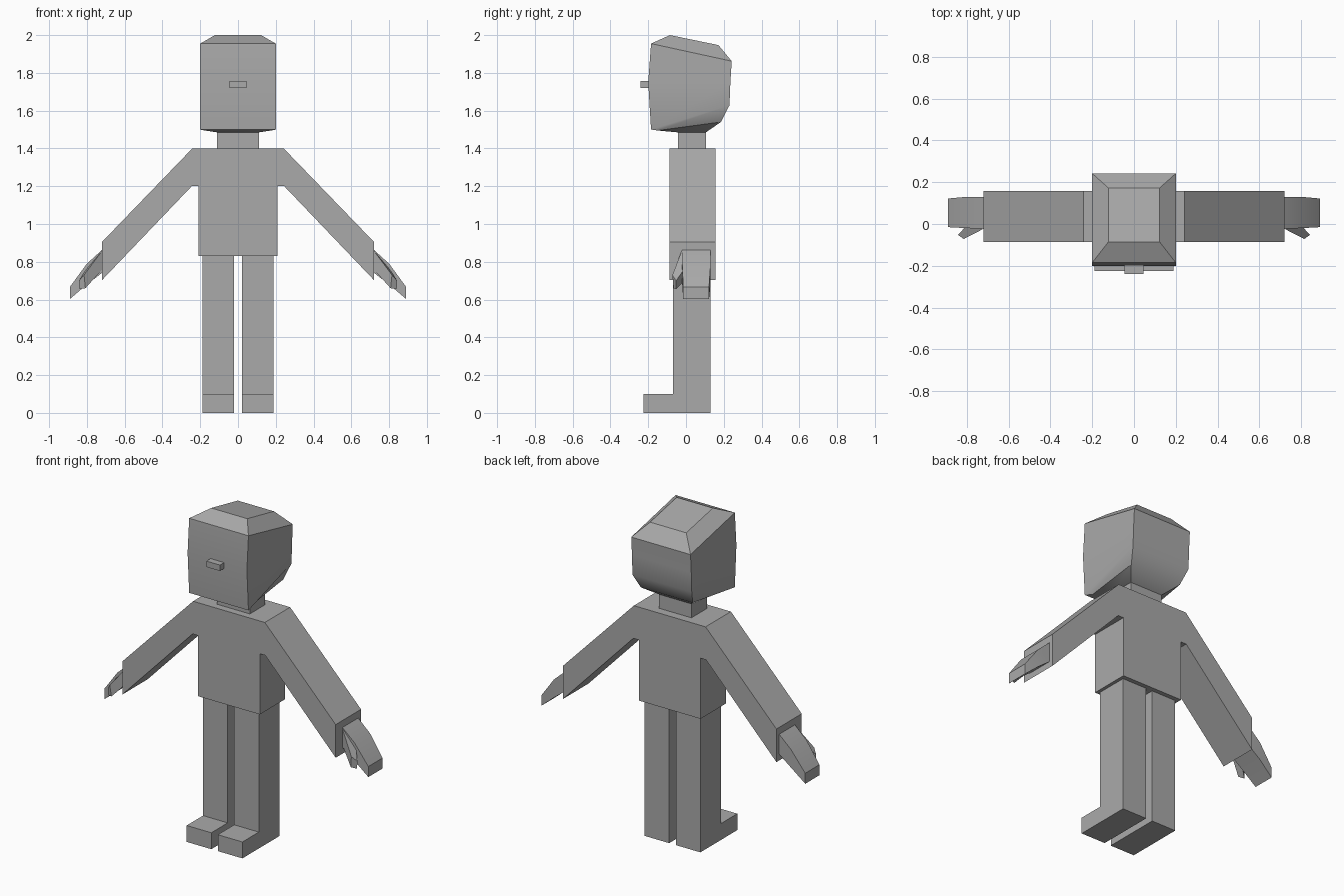
import bpy, bmesh

if "Cube" in bpy.data.objects:
    bpy.data.objects.remove(bpy.data.objects["Cube"])

grey = bpy.data.materials.new("plain_grey")
grey.diffuse_color = (0.4, 0.4, 0.4, 1)
grey.use_nodes = True
grey.node_tree.nodes["Principled BSDF"].inputs["Base Color"].default_value = grey.diffuse_color


def loft(name, rings, mirror=False, smooth=False):
    """Skin a series of equal-length point rings and cap both ends."""
    bm = bmesh.new()
    rows = [[bm.verts.new(p) for p in ring] for ring in rings]
    n = len(rows[0])
    for a, b in zip(rows, rows[1:]):
        for i in range(n):
            j = (i + 1) % n
            bm.faces.new((a[i], a[j], b[j], b[i]))
    bm.faces.new(rows[0])
    bm.faces.new(rows[-1])
    bmesh.ops.recalc_face_normals(bm, faces=bm.faces)
    mesh = bpy.data.meshes.new(name)
    bm.to_mesh(mesh)
    bm.free()
    mesh.materials.append(grey)
    obj = bpy.data.objects.new(name, mesh)
    bpy.context.collection.objects.link(obj)
    if mirror:
        obj.modifiers.new("mirror", 'MIRROR').use_mirror_merge = False
    if smooth:
        bpy.context.view_layer.objects.active = obj
        obj.select_set(True)
        bpy.ops.object.shade_smooth_by_angle()
        obj.select_set(False)
    return obj


def head_ring(hx, yf, zf, yb, zb):
    return [(-hx, yf, zf), (hx, yf, zf), (hx, yb, zb), (-hx, yb, zb)]


def hand_ring(x, y0, y1, z0, z1):
    return [(x, y0, z0), (x, y1, z0), (x, y1, z1), (x, y0, z1)]


# Shirt: body and both sleeves share one front outline
half = [(0.208, 0.83), (0.208, 1.2), (0.245, 1.2), (0.72, 0.703),
        (0.72, 0.905), (0.242, 1.4)]
outline = half + [(-x, z) for x, z in reversed(half)]
loft("shirt", [[(x, y, z) for x, z in outline] for y in (-0.087, 0.157)])

# Legs with feet: side outline pulled across the leg width
leg = [(-0.226, 0), (0.13, 0), (0.13, 0.83), (-0.068, 0.83),
       (-0.068, 0.1), (-0.226, 0.1)]
loft("leg", [[(x, y, z) for y, z in leg] for x in (0.022, 0.188)], mirror=True)

# Neck
loft("neck", [head_ring(0.11, -0.043, 1.4, 0.105, 1.4),
              head_ring(0.11, -0.043, 1.49, 0.105, 1.49)])

# Head: jaw underside, face, brow and crown
loft("head", [
    head_ring(0.11, -0.043, 1.485, 0.105, 1.485),
    head_ring(0.175, -0.15, 1.495, 0.185, 1.54),
    head_ring(0.2, -0.185, 1.5, 0.23, 1.628),
    head_ring(0.2, -0.2, 1.75, 0.235, 1.75),
    head_ring(0.2, -0.185, 1.955, 0.242, 1.862),
    head_ring(0.122, -0.085, 2.0, 0.172, 1.947),
], smooth=True)

# Nose
loft("nose", [[(x, y, z) for x, z in
               ((-0.046, 1.72), (0.046, 1.72), (0.046, 1.756), (-0.046, 1.756))]
              for y in (-0.24, -0.19)])

# Hands
loft("hand", [
    hand_ring(0.715, -0.022, 0.13, 0.745, 0.867),
    hand_ring(0.80, -0.02, 0.13, 0.68, 0.79),
    hand_ring(0.89, -0.015, 0.122, 0.603, 0.667),
], mirror=True, smooth=True)

# Thumbs
loft("thumb", [
    [(0.718, -0.022, 0.86), (0.718, -0.022, 0.76),
     (0.765, 0.01, 0.72), (0.785, 0.01, 0.79)],
    [(0.815, -0.072, 0.73), (0.808, -0.066, 0.66),
     (0.84, -0.052, 0.655), (0.842, -0.052, 0.70)],
], mirror=True)
